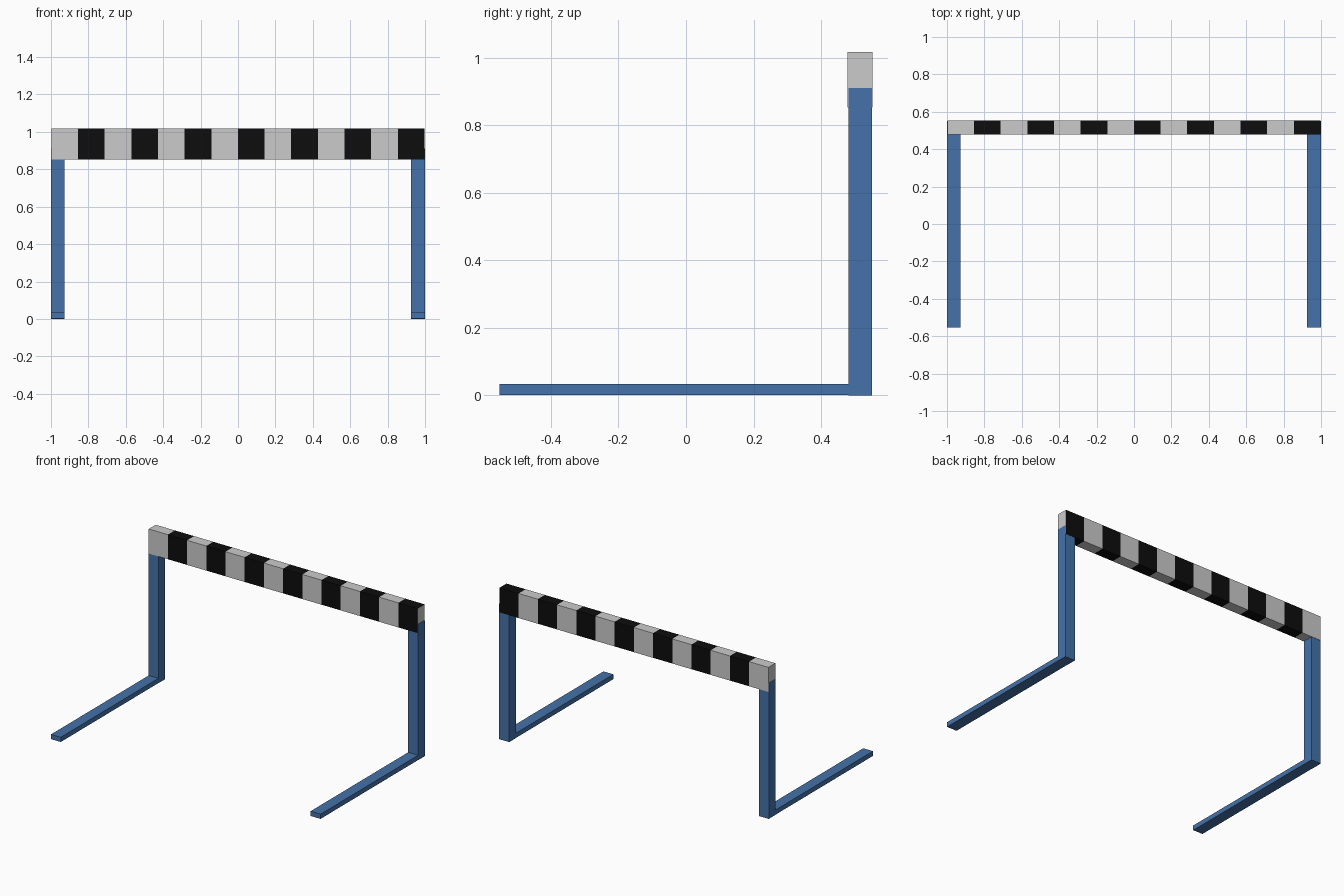
import bpy, bmesh

if "Cube" in bpy.data.objects:
    bpy.data.objects.remove(bpy.data.objects["Cube"])


def material(name, color):
    m = bpy.data.materials.new(name)
    m.diffuse_color = (*color, 1)
    m.use_nodes = True
    m.node_tree.nodes["Principled BSDF"].inputs["Base Color"].default_value = m.diffuse_color
    return m


def add_object(name, bm, mat=None):
    mesh = bpy.data.meshes.new(name)
    bm.to_mesh(mesh)
    bm.free()
    ob = bpy.data.objects.new(name, mesh)
    bpy.context.collection.objects.link(ob)
    if mat:
        mesh.materials.append(mat)


def box(name, lo, hi, mat):
    bm = bmesh.new()
    bmesh.ops.create_cube(bm, size=1)
    for v in bm.verts:
        v.co = [(a + b) / 2 + c * (b - a) for a, b, c in zip(lo, hi, v.co)]
    add_object(name, bm, mat)


blue = material("blue_paint", (0.06, 0.17, 0.40))
black = material("black_paint", (0.004, 0.004, 0.004))

# Crossbar: alternating bands of one box, both end caps are grey
X0, X1, BANDS = -0.998, 0.997, 14
Y0, Y1, Z0, Z1 = 0.479, 0.553, 0.852, 1.017


def bar_bands(name, parity, caps, mat=None):
    bm = bmesh.new()
    step = (X1 - X0) / BANDS

    def ring(x):
        return [bm.verts.new((x, y, z))
                for y, z in ((Y0, Z0), (Y1, Z0), (Y1, Z1), (Y0, Z1))]

    for i in range(parity, BANDS, 2):
        a, b = ring(X0 + i * step), ring(X0 + (i + 1) * step)
        for k in range(4):
            n = (k + 1) % 4
            bm.faces.new((a[k], a[n], b[n], b[k])).normal_flip()
    if caps:
        bm.faces.new(ring(X0)[::-1])
        bm.faces.new(ring(X1))
    bmesh.ops.remove_doubles(bm, verts=bm.verts, dist=1e-5)
    add_object(name, bm, mat)


bar_bands("crossbar_grey_bands", 0, True)
bar_bands("crossbar_black_bands", 1, False, black)

# Uprights and feet on both sides
for side, x0, x1 in (("left", -1.0, -0.928), ("right", 0.926, 1.0)):
    box(side + "_upright", (x0, 0.481, 0), (x1, 0.551, 0.91), blue)
    box(side + "_foot", (x0, -0.553, 0.001), (x1, 0.481, 0.033), blue)
